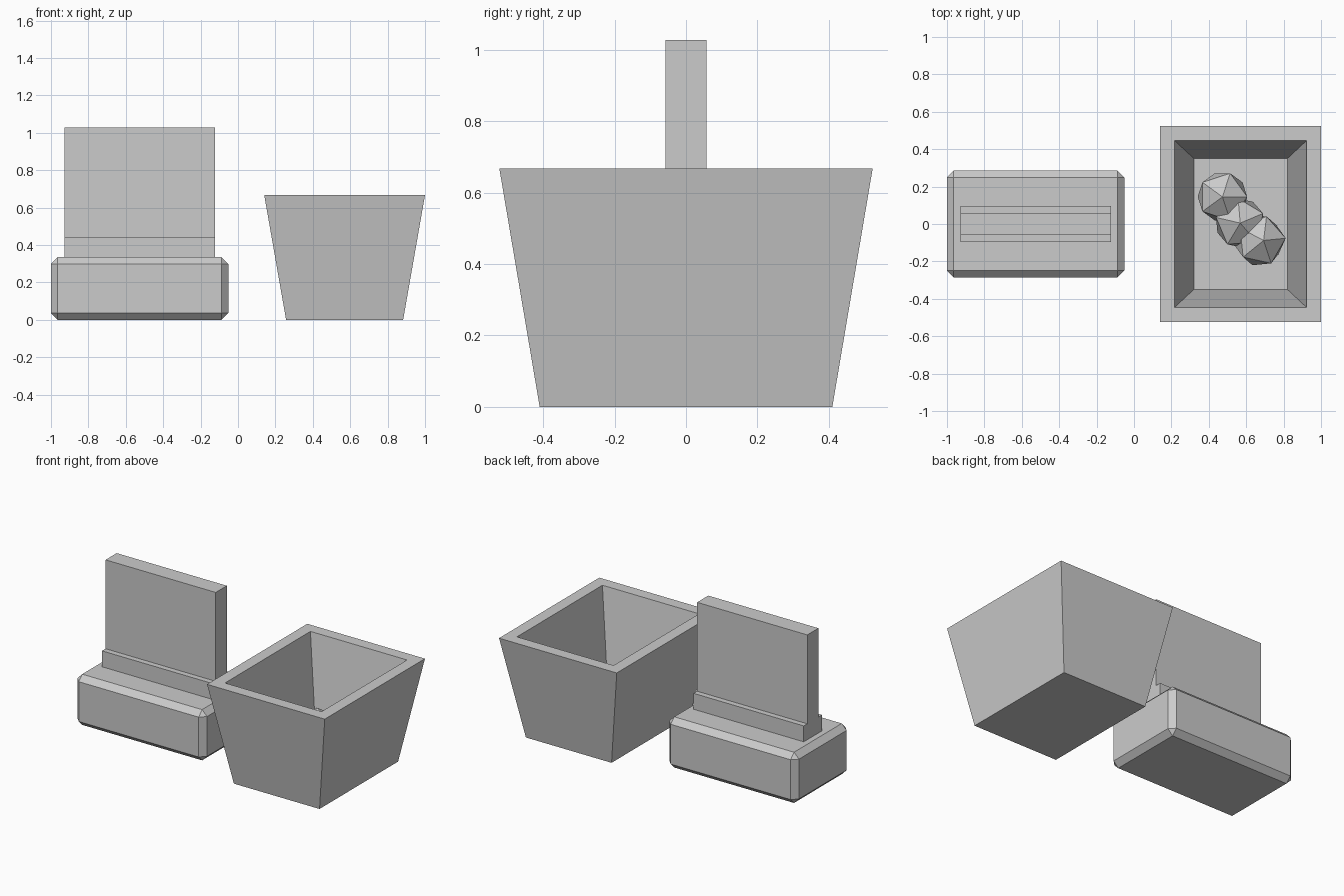
import bpy
import bmesh
from mathutils import Euler, Vector

cube = bpy.data.objects.get("Cube")
if cube:
    bpy.data.objects.remove(cube, do_unlink=True)

grey = bpy.data.materials.new("plain_grey")
grey.use_nodes = True
GREY = (0.6, 0.6, 0.6, 1)
grey.diffuse_color = GREY
grey.node_tree.nodes["Principled BSDF"].inputs["Base Color"].default_value = GREY


def finish(name, bm):
    """Turn a bmesh into a flat shaded grey object."""
    bmesh.ops.recalc_face_normals(bm, faces=bm.faces)
    mesh = bpy.data.meshes.new(name)
    bm.to_mesh(mesh)
    bm.free()
    mesh.materials.append(grey)
    obj = bpy.data.objects.new(name, mesh)
    bpy.context.collection.objects.link(obj)
    return obj


def box(name, x, half_y, z, chamfer=0):
    """Box between two x and two z limits, centred on y = 0."""
    bm = bmesh.new()
    bmesh.ops.create_cube(bm, size=1)
    bmesh.ops.scale(bm, vec=(x[1] - x[0], 2 * half_y, z[1] - z[0]), verts=bm.verts)
    bmesh.ops.translate(bm, vec=(sum(x) / 2, 0, sum(z) / 2), verts=bm.verts)
    if chamfer:
        bmesh.ops.bevel(bm, geom=bm.edges[:], offset=chamfer, segments=1,
                        affect='EDGES')
    return finish(name, bm)


# Chamfered base with a stepped upright panel
box("base_block", (-1, -0.052), 0.285, (0, 0.335), chamfer=0.036)
box("panel_foot", (-0.927, -0.122), 0.095, (0.33, 0.44))
box("upright_panel", (-0.927, -0.122), 0.058, (0.43, 1.027))

# Open tapered tub: rectangular rings from the underside, over the rim, to the floor
TUB_X = 0.57
rings = [(0.313, 0.41, 0), (0.43, 0.523, 0.668),
         (0.353, 0.446, 0.668), (0.25, 0.35, 0.1)]
bm = bmesh.new()
loops = [[bm.verts.new((TUB_X + sx * hx, sy * hy, z))
          for sx, sy in ((-1, -1), (1, -1), (1, 1), (-1, 1))]
         for hx, hy, z in rings]
for low, high in zip(loops, loops[1:]):
    for i in range(4):
        j = (i + 1) % 4
        bm.faces.new((low[i], low[j], high[j], high[i]))
bm.faces.new(loops[0])
bm.faces.new(loops[-1])
finish("tub", bm)

# Three faceted pebbles in a diagonal row on the tub floor
pebbles = [((0.473, 0.145, 0.2), (0, 0, 0)),
           ((0.568, 0.005, 0.2), (0, 0, 0.4)),
           ((0.671, -0.09, 0.2), (0, 0.15, 0.1))]
for number, (place, turn) in enumerate(pebbles, 1):
    bm = bmesh.new()
    bmesh.ops.create_icosphere(bm, subdivisions=1, radius=0.148)
    bmesh.ops.rotate(bm, verts=bm.verts, matrix=Euler(turn).to_matrix())
    bmesh.ops.translate(bm, verts=bm.verts, vec=Vector(place))
    finish(f"pebble_{number}", bm)
